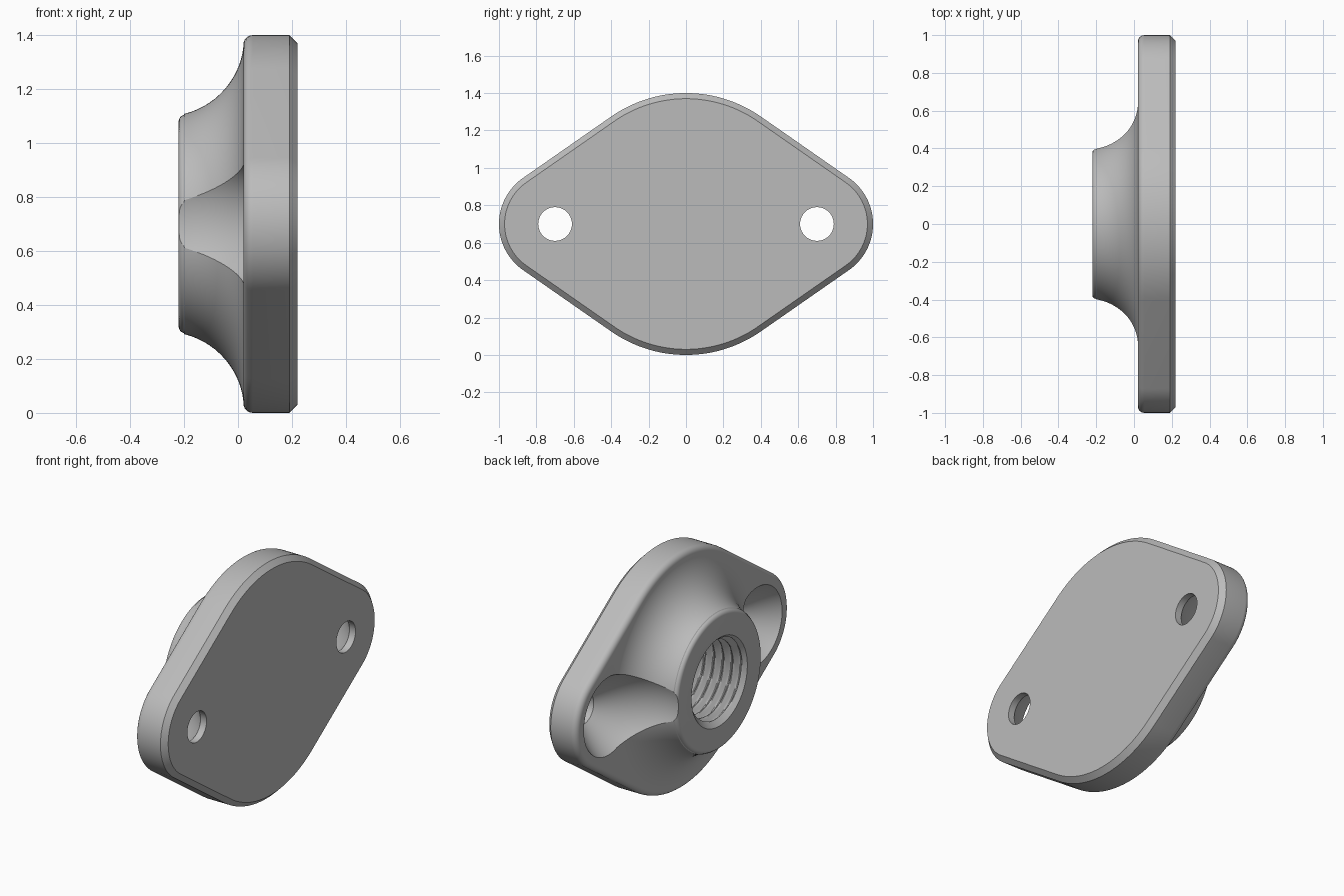
import bpy, bmesh
from math import sin, cos, acos, pi, radians, sqrt

if "Cube" in bpy.data.objects:
    bpy.data.objects.remove(bpy.data.objects["Cube"])

MID = 0.7          # height of the centre axis
BOLT = 0.7         # sideways distance of the bolt holes
SEG = 128

grey = bpy.data.materials.new("machined grey")
grey.use_nodes = True
grey.diffuse_color = (0.5, 0.5, 0.5, 1)
grey.node_tree.nodes["Principled BSDF"].inputs["Base Color"].default_value = (0.5, 0.5, 0.5, 1)


def loft(name, rings):
    """Closed solid through equal-length rings of points, capped at both ends."""
    bm = bmesh.new()
    loops = [[bm.verts.new(p) for p in ring] for ring in rings]
    n = len(loops[0])
    for a, b in zip(loops, loops[1:]):
        for i in range(n):
            j = (i + 1) % n
            bm.faces.new((a[i], a[j], b[j], b[i]))
    bm.faces.new(loops[0])
    bm.faces.new(loops[-1])
    bmesh.ops.recalc_face_normals(bm, faces=bm.faces)
    mesh = bpy.data.meshes.new(name)
    bm.to_mesh(mesh)
    bm.free()
    mesh.materials.append(grey)
    ob = bpy.data.objects.new(name, mesh)
    bpy.context.collection.objects.link(ob)
    return ob


def turned(name, profile, y=0.0):
    """Solid of revolution about x from (x, radius) pairs."""
    angles = [2 * pi * i / SEG for i in range(SEG)]
    return loft(name, [[(x, y + r * cos(t), MID + r * sin(t)) for t in angles]
                       for x, r in profile])


def combine(target, tool, operation):
    bpy.context.view_layer.objects.active = target
    mod = target.modifiers.new(operation, 'BOOLEAN')
    mod.operation, mod.object, mod.solver = operation, tool, 'EXACT'
    bpy.ops.object.modifier_apply(modifier=mod.name)
    bpy.data.objects.remove(tool)


# Flange outline: large centre arcs joined by tangents to small end arcs
def outline(x, inset):
    a = acos((MID - 0.3) / BOLT)
    arcs = [(BOLT, 0.3, -a, a), (0, MID, a, pi - a),
            (-BOLT, 0.3, pi - a, pi + a), (0, MID, pi + a, 2 * pi - a)]
    steps = 40
    return [(x, cy + (r - inset) * cos(s + (e - s) * k / steps),
             MID + (r - inset) * sin(s + (e - s) * k / steps))
            for cy, r, s, e in arcs for k in range(steps + 1)]


# Flange plate: rounded boss-side edge, chamfered flat side
F = 0.035
layers = [(0.02 + F * (1 - sin(t)), F * (1 - cos(t)))
          for t in (radians(90 - 15 * k) for k in range(7))]
layers += [(0.19, 0), (0.22, 0.03)]
flange = loft("threaded_flange", [outline(x, d) for x, d in layers])

# Boss: rounded lip, then a concave flare running into the plate
lip = [(-0.195 - 0.025 * cos(radians(15 * k)), 0.38 + 0.025 * sin(radians(15 * k)))
       for k in range(6)]
flare = [(-0.268 + 0.29 * cos(radians(a)), 0.69 - 0.29 * sin(radians(a)))
         for a in range(76, 4, -5)]
boss = turned("boss", lip + flare + [(0.1, flare[-1][1])])
combine(flange, boss, 'UNION')


# Bolt holes, each opening into a curved flared pocket
def bezier(t):
    p, q, r = (0.18, 0.09), (-0.02, 0.31), (-0.22, 0.315)
    return tuple((1 - t) ** 2 * p[i] + 2 * t * (1 - t) * q[i] + t * t * r[i] for i in (0, 1))


pocket = [(0.3, 0.09)] + [bezier(k / 16) for k in range(17)] + [(-0.3, 0.316)]
for side in (-1, 1):
    combine(flange, turned("bolt_pocket", pocket, side * BOLT), 'DIFFERENCE')

# Threaded blind bore: helical triangular groove with a lead-in chamfer
PITCH, MINOR, DEPTH, END = 0.06, 0.225, 0.032, 0.12


def bore_radius(x, t):
    f = (x / PITCH - t / (2 * pi)) % 1
    groove = min(1, max(0, 1.3 * (1 - abs(2 * f - 1)) - 0.15))
    return max(MINOR + DEPTH * groove, 0.262 - max(0, x + 0.22))


rows = 68
angles = [2 * pi * i / SEG for i in range(SEG)]
rings = []
for k in range(-2, rows + 1):
    x = -0.22 + (END + 0.22) * k / rows
    rings.append([(x, bore_radius(x, t) * cos(t), MID + bore_radius(x, t) * sin(t))
                  for t in angles])
combine(flange, loft("thread_cutter", rings), 'DIFFERENCE')

# Smooth curved surfaces, keep machined edges crisp
bpy.ops.object.select_all(action='DESELECT')
flange.select_set(True)
bpy.context.view_layer.objects.active = flange
bpy.ops.object.shade_smooth_by_angle(angle=radians(28))
